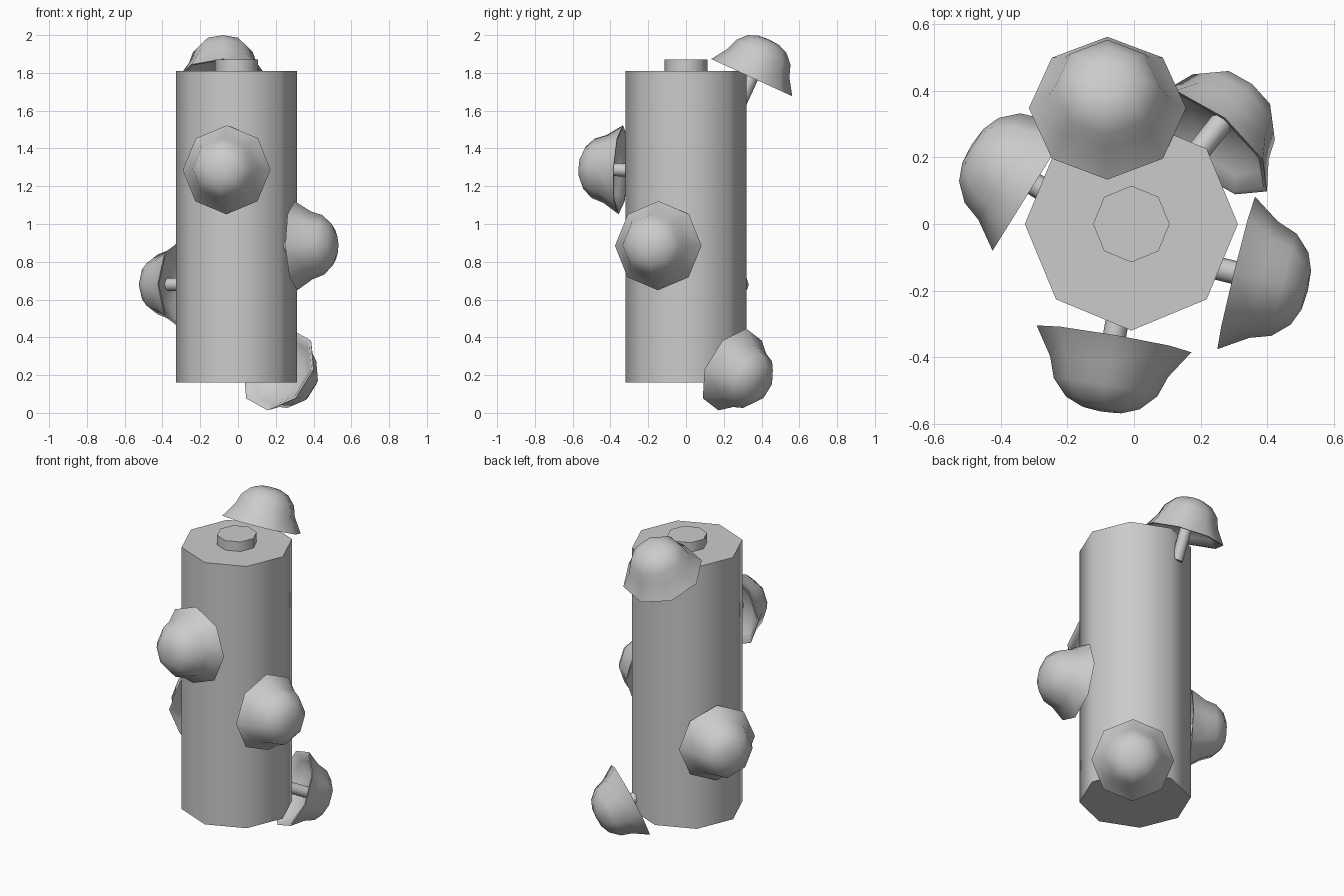
import bpy, math
from mathutils import Vector

if "Cube" in bpy.data.objects:
    bpy.data.objects.remove(bpy.data.objects["Cube"])

grey = bpy.data.materials.new("plain grey")
grey.diffuse_color = (0.6, 0.6, 0.6, 1)
grey.use_nodes = True
grey.node_tree.nodes["Principled BSDF"].inputs["Base Color"].default_value = grey.diffuse_color


def lathe(name, profile, sides=8):
    """Revolve (radius, height) points around z; radius 0 closes to a point."""
    verts, faces, rings = [], [], []
    for r, h in profile:
        n = 1 if r == 0 else sides
        rings.append(range(len(verts), len(verts) + n))
        for i in range(n):
            a = 2 * math.pi * i / sides
            verts.append((r * math.cos(a), r * math.sin(a), h))
    for a, b in zip(rings, rings[1:]):
        for i in range(sides):
            j = (i + 1) % sides
            if len(a) == 1:
                faces.append((a[0], b[j], b[i]))
            elif len(b) == 1:
                faces.append((a[i], a[j], b[0]))
            else:
                faces.append((a[i], a[j], b[j], b[i]))
    if len(rings[0]) > 1:
        faces.append(tuple(reversed(rings[0])))
    if len(rings[-1]) > 1:
        faces.append(tuple(rings[-1]))
    mesh = bpy.data.meshes.new(name)
    mesh.from_pydata(verts, [], faces)
    mesh.materials.append(grey)
    obj = bpy.data.objects.new(name, mesh)
    bpy.context.collection.objects.link(obj)
    bpy.ops.object.select_all(action='DESELECT')
    obj.select_set(True)
    bpy.context.view_layer.objects.active = obj
    bpy.ops.object.shade_smooth_by_angle(angle=math.radians(58))
    return obj


# Trunk and the small knob on its top
trunk = lathe("trunk", [(0.32, 0.16), (0.32, 1.81)])
knob = lathe("top_knob", [(0.115, 1.80), (0.115, 1.87)])
trunk.location.x = knob.location.x = -0.008

# Mushroom cap: hollow underside, flared rim, rounded dome
CAP = [(0, 0.085), (0.12, 0.075), (0.185, 0.035), (0.222, 0.0), (0.236, 0.0),
       (0.18, 0.085), (0.158, 0.148), (0.112, 0.196), (0.06, 0.217), (0, 0.222)]
STEM = [(0.035, -0.15), (0.035, 0.10)]

# Mushrooms: rim centre and the direction each cap faces
MUSHROOMS = {
    "front": ((-0.06, -0.345, 1.287), (-0.17, -0.98, 0.05)),
    "right": ((0.307, -0.147, 0.885), (0.97, -0.24, 0.03)),
    "left": ((-0.30, 0.12, 0.68), (-0.85, 0.53, 0.0)),
    "top": ((-0.08, 0.348, 1.775), (0.0, 0.417, 0.909)),
    "low_back": ((0.215, 0.245, 0.23), (0.57, 0.716, -0.397)),
}
for name, (pos, axis) in MUSHROOMS.items():
    for part, profile in (("cap", CAP), ("stem", STEM)):
        obj = lathe(f"{name}_mushroom_{part}", profile)
        obj.location = pos
        obj.rotation_euler = Vector(axis).to_track_quat('Z', 'Y').to_euler()
